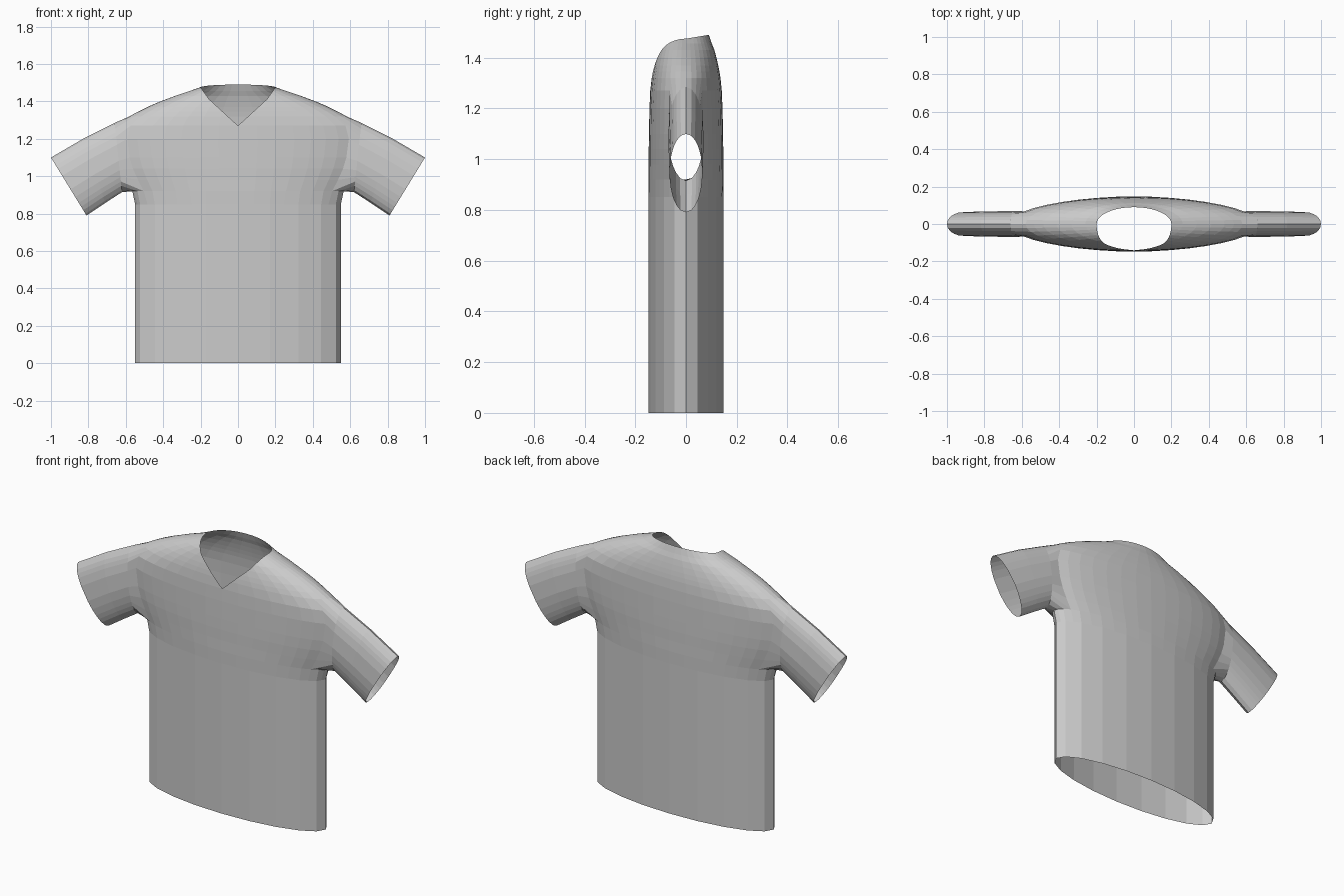
import bpy, bmesh, math
from mathutils import Vector

cube = bpy.data.objects.get("Cube")
if cube:
    bpy.data.objects.remove(cube, do_unlink=True)

fabric = bpy.data.materials.new("light_grey_fabric")
fabric.use_nodes = True
GREY = (0.6, 0.6, 0.6, 1)
fabric.diffuse_color = GREY
fabric.node_tree.nodes["Principled BSDF"].inputs["Base Color"].default_value = GREY

SIDES = 40
HOLE = 3                      # armhole half-width in columns
HOLE_LOW, HOLE_HIGH = 0.92, 1.32

# Torso profile: height, half width, half depth
PROFILE = [(0, .55, .148), (.85, .55, .148), (.92, .565, .148), (.98, .6, .147),
           (1.04, .63, .147), (1.1, .65, .146), (1.2, .665, .144), (1.27, .645, .141),
           (1.32, .58, .136), (1.345, .535, .132), (1.37, .485, .127), (1.4, .415, .12),
           (1.43, .335, .112), (1.455, .26, .102), (1.475, .2, .09)]

bm = bmesh.new()


def torso_ring(z, w, d):
    pts = []
    for i in range(SIDES):
        a = 2 * math.pi * i / SIDES
        lift = .015 * max(0, math.sin(a)) if z == PROFILE[-1][0] else 0
        pts.append(Vector((w * math.cos(a), d * math.sin(a), z + lift)))
    if z <= .85:              # broader flat panels on the lower body
        for i in range(1, SIDES, 2):
            pts[i] = (pts[i - 1] + pts[(i + 1) % SIDES]) / 2
    return [bm.verts.new(p) for p in pts]


def bridge(a, b):
    for i in range(len(a)):
        j = (i + 1) % len(a)
        bm.faces.new((a[i], a[j], b[j], b[i]))


# Torso shell, leaving an armhole on each side
rings = [torso_ring(*row) for row in PROFILE]
heights = [row[0] for row in PROFILE]
low, high = heights.index(HOLE_LOW), heights.index(HOLE_HIGH)
for r in range(len(rings) - 1):
    for i in range(SIDES):
        mid = i + .5
        to_side = min(mid, SIDES - mid, abs(mid - SIDES / 2))
        if low <= r < high and to_side < HOLE:
            continue
        j = (i + 1) % SIDES
        bm.faces.new((rings[r][i], rings[r][j], rings[r + 1][j], rings[r + 1][i]))

# Sleeves: elliptical rings from the armhole to the cuff
# Each ring: top x, top z, bottom x, bottom z, half depth
SLEEVE = [(.66, 1.285, .62, .915, .07), (.82, 1.205, .71, .857, .068),
          (1.0, 1.1, .81, .79, .065)]
for side in (1, -1):
    def vert(r, c):
        return rings[r][c % SIDES if side > 0 else (SIDES // 2 - c) % SIDES]
    loop = [vert(low, c) for c in range(-HOLE, HOLE)]
    loop += [vert(r, HOLE) for r in range(low, high)]
    loop += [vert(high, c) for c in range(HOLE, -HOLE, -1)]
    loop += [vert(r, -HOLE) for r in range(high, low, -1)]
    mid_z, half_z = (HOLE_HIGH + HOLE_LOW) / 2, (HOLE_HIGH - HOLE_LOW) / 2
    angles = [math.atan2(v.co.y / .065, (v.co.z - mid_z) / half_z) for v in loop]
    previous = loop
    for tx, tz, bx, bz, depth in SLEEVE:
        ring = []
        for a in angles:
            k = (1 + math.cos(a)) / 2
            ring.append(bm.verts.new((side * (bx + (tx - bx) * k),
                                      depth * math.sin(a), bz + (tz - bz) * k)))
        bridge(previous, ring)
        previous = ring

# V neck: slice the front along the neckline and remove the cloth above it
LINES = [((0, 1.27), (.155, 1.412)), ((.155, 1.412), (.2, 1.475))]
planes = []
for (x0, z0), (x1, z1) in LINES:
    for s in (1, -1):
        planes.append((Vector((s * x0, 0, z0)), Vector((-s * (z1 - z0), 0, x1 - x0)).normalized()))
for point, normal in planes:
    front = [f for f in bm.faces if f.calc_center_median().y < 0
             and abs(f.calc_center_median().x) < .3 and f.calc_center_median().z > 1.2]
    geom = set(front)
    for f in front:
        geom.update(f.edges)
        geom.update(f.verts)
    bmesh.ops.bisect_plane(bm, geom=list(geom), plane_co=point, plane_no=normal, dist=1e-5)
cut = []
for f in bm.faces:
    c = f.calc_center_median()
    if c.y < 0 and all((c - p).dot(n) > 0 for p, n in planes):
        cut.append(f)
bmesh.ops.delete(bm, geom=cut, context='FACES')

bmesh.ops.recalc_face_normals(bm, faces=bm.faces[:])
mesh = bpy.data.meshes.new("shirt")
bm.to_mesh(mesh)
bm.free()
mesh.materials.append(fabric)
shirt = bpy.data.objects.new("shirt", mesh)
bpy.context.collection.objects.link(shirt)
